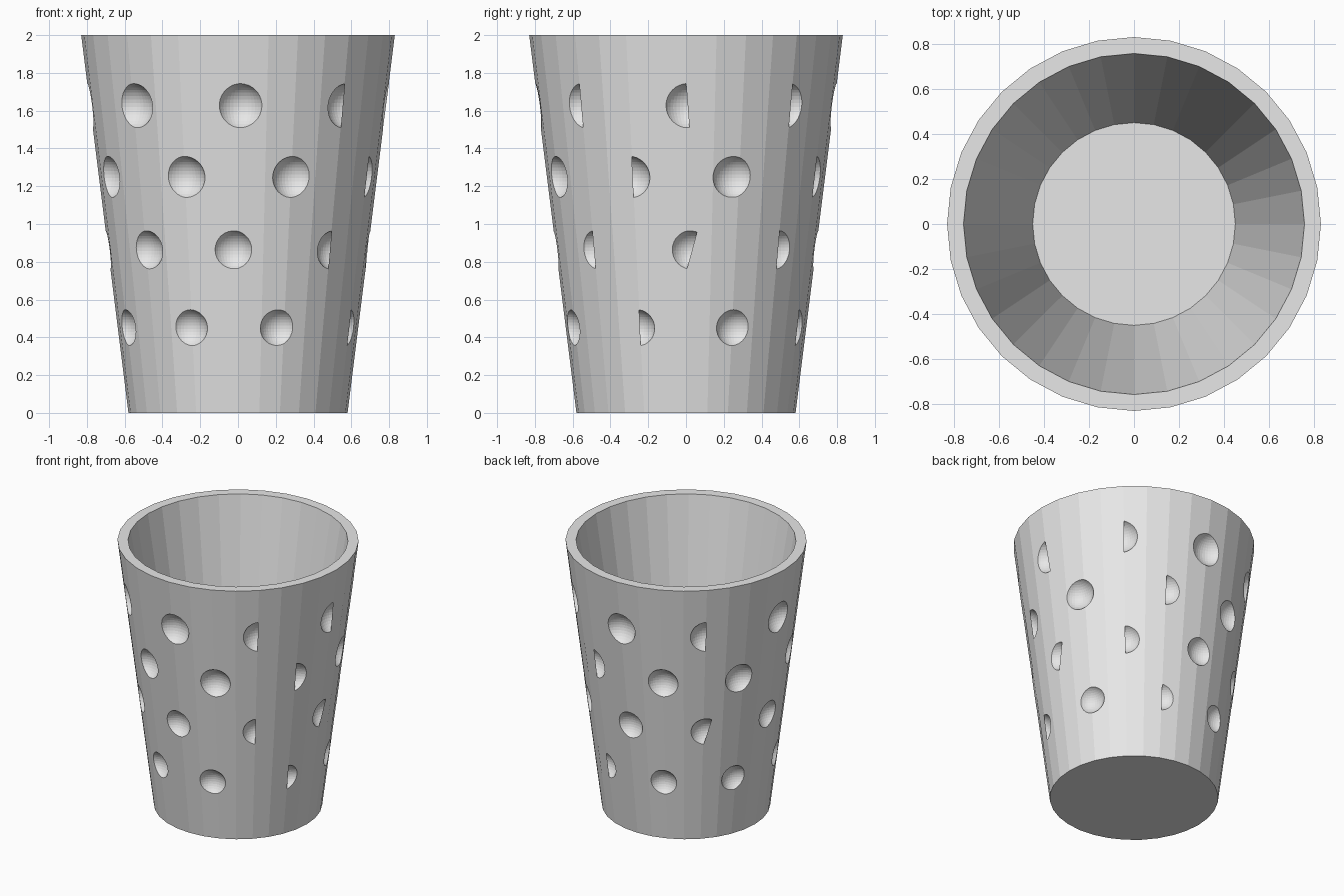
import bpy, bmesh
from math import sin, cos, radians, sqrt
from mathutils import Vector, Matrix

if "Cube" in bpy.data.objects:
    bpy.data.objects.remove(bpy.data.objects["Cube"])

SIDES = 32
STEP = 360 / SIDES
R_BASE, R_RIM, HEIGHT = 0.58, 0.83, 2.0

grey = bpy.data.materials.new("light_grey")
grey.use_nodes = True
colour = (0.8, 0.8, 0.8, 1)
grey.diffuse_color = colour
grey.node_tree.nodes["Principled BSDF"].inputs["Base Color"].default_value = colour


def polar(r, az, z):
    return Vector((r * cos(radians(az)), r * sin(radians(az)), z))


def wall_radius(z):
    return R_BASE + (R_RIM - R_BASE) * z / HEIGHT


def make_object(name, bm):
    mesh = bpy.data.meshes.new(name)
    bm.to_mesh(mesh)
    bm.free()
    mesh.materials.append(grey)
    obj = bpy.data.objects.new(name, mesh)
    bpy.context.collection.objects.link(obj)
    return obj


# Cup body: outer wall, rim, inner wall, with a cap at the base and inner floor
bm = bmesh.new()
rings = [[bm.verts.new(polar(r, i * STEP, z)) for i in range(SIDES)]
         for r, z in ((R_BASE, 0), (R_RIM, HEIGHT), (0.757, HEIGHT), (0.45, 0.12))]
for low, high in zip(rings, rings[1:]):
    for i in range(SIDES):
        j = (i + 1) % SIDES
        bm.faces.new((low[i], low[j], high[j], high[i]))
bm.faces.new(rings[0][::-1])
bm.faces.new(rings[-1])
bmesh.ops.recalc_face_normals(bm, faces=bm.faces)
cup = make_object("cup_body", bm)

# Rows of round dimples: height, opening radius, azimuths
rows = [
    (0.445, 0.096, (-157, -113, -71, -23.4, 23, 67, 111, 156)),
    (0.857, 0.102, (-133.7, -92, -44, 2, 45, 91, 136, 180.5)),
    (1.243, 0.110, (-157, -112, -67.3, -23.3, 19.5, 67, 112.5, 155)),
    (1.62, 0.118, (-133.7, -89, -44, 0.5, 43.5, 90, 135.5, 180)),
]
OUTSET = 0.05
bm = bmesh.new()
for z, opening, azimuths in rows:
    for az in azimuths:
        # Each cutter is the inner cap of a ball, closed just outside the wall
        ball = bmesh.new()
        centre = polar(wall_radius(z) + OUTSET, az, z)
        bmesh.ops.create_uvsphere(ball, u_segments=40, v_segments=20,
                                  radius=sqrt(opening ** 2 + OUTSET ** 2),
                                  matrix=Matrix.Translation(centre))
        part = bpy.data.meshes.new("ball")
        ball.to_mesh(part)
        ball.free()
        bm.from_mesh(part)
        bpy.data.meshes.remove(part)
cutter = make_object("dimple_cutter", bm)
cutter.hide_render = True

cut = cup.modifiers.new("dimples", 'BOOLEAN')
cut.operation = 'DIFFERENCE'
cut.solver = 'MANIFOLD'
cut.object = cutter
bpy.context.view_layer.objects.active = cup
bpy.ops.object.modifier_apply(modifier=cut.name)
bpy.data.objects.remove(cutter)

# Thin wall panels that cover one half of some dimples:
# row, wall edge azimuth, covered side, slant of the free edge (bottom, top)
covers = [
    (0, -22.5, -1, 0, 0), (0, 67.5, -1, 0, 0),
    (2, -22.5, -1, 0, 0), (2, 67.5, -1, 0, 0),
    (1, -45, 1, 0, 0), (1, 0, 1, 0, 0.45), (1, 45, -1, 0, 0), (1, 135, 1, 0, 0.45),
    (3, -45, 1, 0, 0), (3, 0, 1, 0.13, 0), (3, 45, -1, 0, 0), (3, 135, 1, 0, 0),
]
bm = bmesh.new()
for row, edge, side, t_low, t_high in covers:
    z, opening, _ = rows[row]

    def on_wall(t, height):
        r = wall_radius(height) + 0.001
        return polar(r, edge, height).lerp(polar(r, edge + side * STEP, height), t)

    low, high = z - opening - 0.01, z + opening + 0.01
    quad = [on_wall(t_low, low), on_wall(1, low), on_wall(1, high), on_wall(t_high, high)]
    if side < 0:
        quad.reverse()
    bm.faces.new([bm.verts.new(p) for p in quad])
make_object("dimple_covers", bm)
